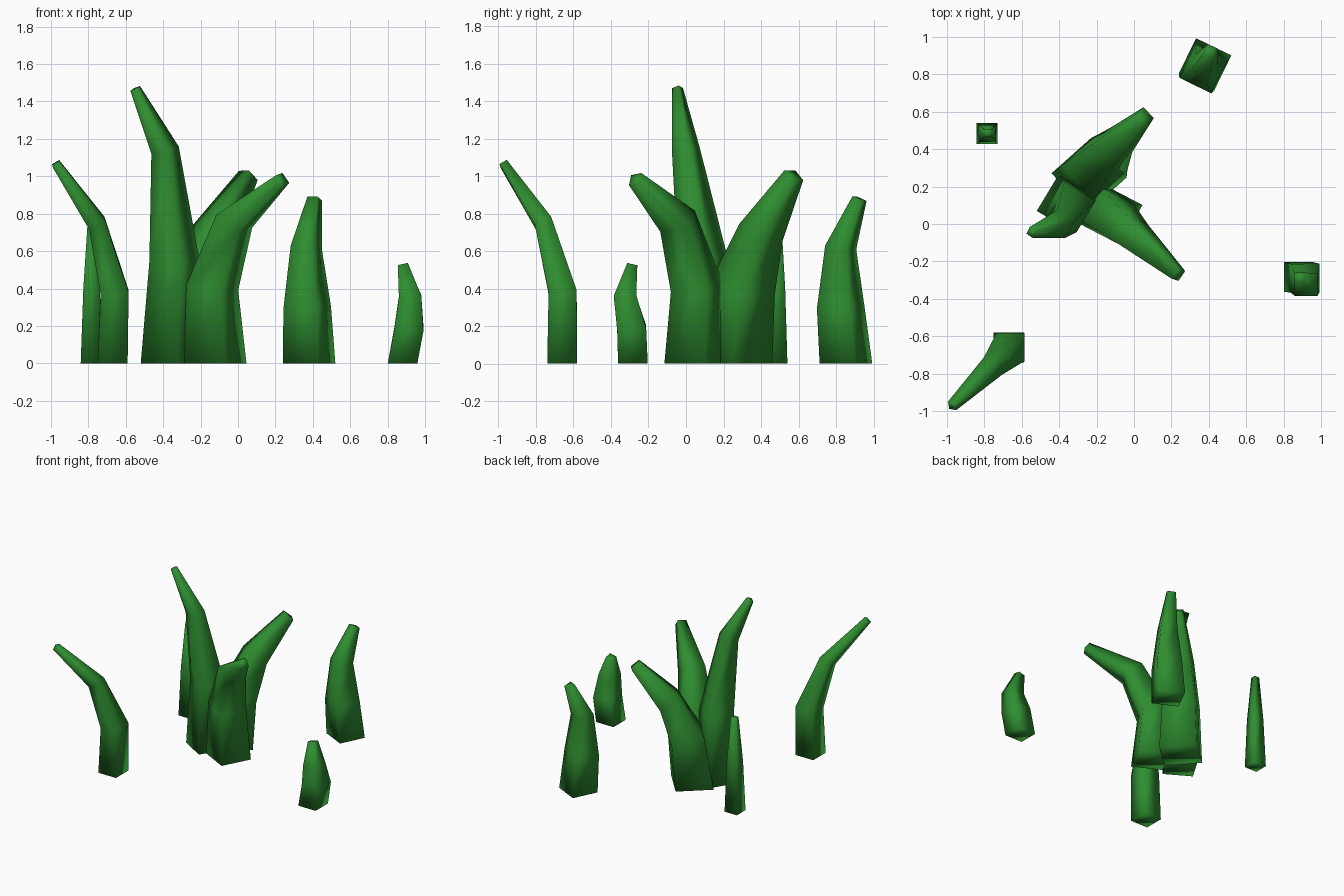
import bpy, bmesh, math
from mathutils import Vector, Matrix

cube = bpy.data.objects.get("Cube")
if cube:
    bpy.data.objects.remove(cube, do_unlink=True)

green = bpy.data.materials.new("grass green")
green.use_nodes = True
color = (0.028, 0.27, 0.03, 1)
green.diffuse_color = color
shader = green.node_tree.nodes["Principled BSDF"]
shader.inputs["Base Color"].default_value = color
shader.inputs["Roughness"].default_value = 0.8

UP = Vector((0, 0, 1))


def blade(name, turn, rings):
    """Four-sided tapering blade; each ring is (x, y, z, side)."""
    centres = [Vector(r[:3]) for r in rings]
    steps = [(b - a).normalized() for a, b in zip(centres, centres[1:])]
    last = len(rings) - 1
    bm = bmesh.new()
    loops = []
    for i, (centre, ring) in enumerate(zip(centres, rings)):
        # ground ring is level, the others lean with the path
        if i == 0:
            lean = UP
        elif i == last:
            lean = steps[-1]
        else:
            lean = steps[i - 1] * 0.6 + steps[i] * 0.4
        spin = UP.rotation_difference(lean).to_matrix() @ Matrix.Rotation(math.radians(turn), 3, "Z")
        h = ring[3] / 2
        corners = ((-h, -h), (h, -h), (h, h), (-h, h))
        loops.append([bm.verts.new(centre + spin @ Vector((u, v, 0))) for u, v in corners])
    for low, high in zip(loops, loops[1:]):
        for k in range(4):
            n = (k + 1) % 4
            bm.faces.new((low[k], low[n], high[n], high[k]))
    bm.faces.new(loops[0][::-1])
    bm.faces.new(loops[-1])
    for face in bm.faces:
        face.smooth = True
    mesh = bpy.data.meshes.new(name)
    bm.to_mesh(mesh)
    bm.free()
    mesh.materials.append(green)
    bpy.context.collection.objects.link(bpy.data.objects.new(name, mesh))


# Central tuft
blade("tall_blade", -31, [(-.36, .11, 0, .233), (-.34, .09, .55, .195),
                          (-.39, 0, 1.14, .11), (-.55, -.045, 1.47, .042)])
blade("front_blade", -27.5, [(-.12, .05, 0, .245), (-.14, .06, .4, .21),
                             (-.02, -.045, .76, .155), (.238, -.272, .985, .065)])
blade("back_blade", 41.7, [(-.24, .26, 0, .284), (-.21, .3, .4, .25),
                           (-.125, .4, .7, .175), (.055, .575, 1.005, .08)])

# Scattered single blades
blade("bent_blade", 0, [(-.67, -.66, 0, .16), (-.66, -.658, .38, .15),
                        (-.755, -.76, .75, .095), (-.972, -.972, 1.065, .045)])
blade("thin_blade", 0, [(-.785, .485, 0, .112), (-.783, .485, .4, .088),
                        (-.782, .487, .77, .042)])
blade("rear_blade", -26, [(.38, .853, 0, .21), (.37, .825, .3, .19),
                          (.365, .825, .62, .125), (.41, .925, .88, .06)])
blade("small_blade", 0, [(.88, -.283, 0, .158), (.915, -.29, .19, .155),
                         (.92, -.325, .36, .12), (.882, -.287, .525, .055)])
